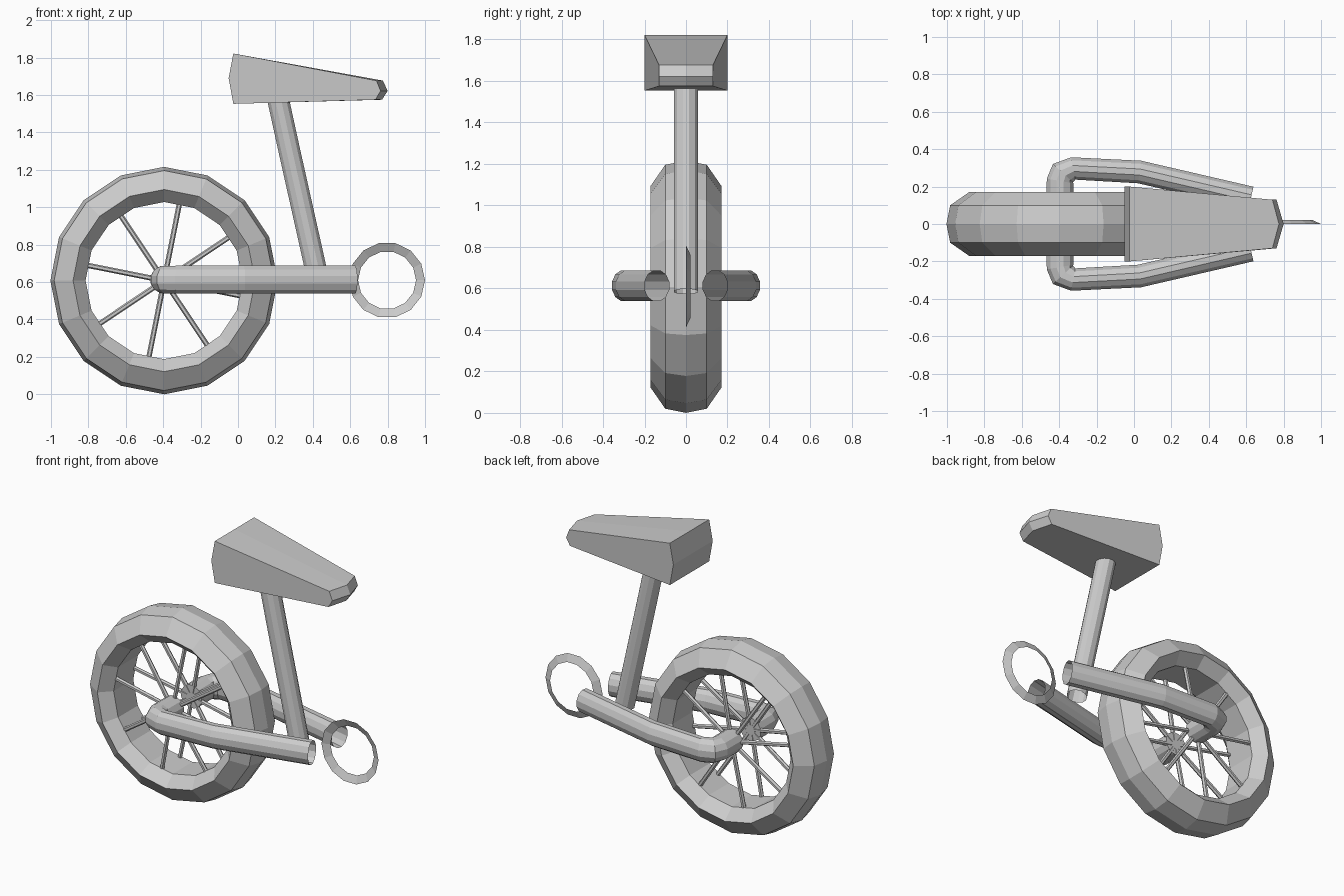
import bpy
from math import sin, cos, pi
from mathutils import Vector

if "Cube" in bpy.data.objects:
    bpy.data.objects.remove(bpy.data.objects["Cube"])

WHEEL = Vector((-0.395, 0, 0.608))


def make(name, verts, faces):
    me = bpy.data.meshes.new(name)
    me.from_pydata([tuple(v) for v in verts], [], faces)
    me.update()
    ob = bpy.data.objects.new(name, me)
    bpy.context.collection.objects.link(ob)
    return ob


def mirror_y(ob):
    m = ob.modifiers.new("mirror", 'MIRROR')
    m.use_axis = (False, True, False)
    m.use_mirror_merge = False


def lathe(name, profile, sides, centre, closed, start=0.0):
    """Revolve (radius, y) points around the y axis through centre."""
    n = len(profile)
    verts = [centre + Vector((r * cos(start + 2 * pi * i / sides), y, r * sin(start + 2 * pi * i / sides)))
             for i in range(sides) for r, y in profile]
    faces = []
    for i in range(sides):
        j = (i + 1) % sides
        for k in range(n if closed else n - 1):
            l = (k + 1) % n
            faces.append((i * n + k, i * n + l, j * n + l, j * n + k))
    return make(name, verts, faces)


def sweep(path, normal, radii, sides, cap_start=False):
    """Tube along a planar path; radii are (in-plane, along normal) per point."""
    path, normal = [Vector(p) for p in path], Vector(normal)
    verts, faces = [], []
    for i, p in enumerate(path):
        t = Vector((0, 0, 0))
        if i > 0:
            t += (p - path[i - 1]).normalized()
        if i < len(path) - 1:
            t += (path[i + 1] - p).normalized()
        u = normal.cross(t).normalized()
        for k in range(sides):
            a = 2 * pi * (k + 0.5) / sides
            verts.append(p + u * radii[i][0] * cos(a) + normal * radii[i][1] * sin(a))
    for i in range(len(path) - 1):
        for k in range(sides):
            l = (k + 1) % sides
            faces.append((i * sides + k, i * sides + l, (i + 1) * sides + l, (i + 1) * sides + k))
    if cap_start:
        faces.append(tuple(reversed(range(sides))))
    return verts, faces


# Tyre
half = [(0.608, 0), (0.588, 0.10), (0.487, 0.17), (0.42, 0.10)]
tyre_profile = half + [(r, -y) for r, y in reversed(half) if y]
lathe("tyre", tyre_profile, 16, WHEEL, True)

# Spokes: eight on each side of the wheel
verts, faces = [], []
for i in range(8):
    a = pi / 4 * i + pi / 4 * 0.75
    d = Vector((cos(a), 0, sin(a)))
    path = [WHEEL + Vector((0, -0.10, 0)) + d * 0.03, WHEEL + Vector((0, -0.09, 0)) + d * 0.425]
    v, f = sweep(path, d.cross(Vector((0, 1, 0))), [(0.014, 0.014)] * 2, 6)
    faces += [tuple(k + len(verts) for k in q) for q in f]
    verts += v
mirror_y(make("spokes", verts, faces))

# Fork arms: curl out from the axle and run forward, open at the front end
zf = 0.613
arm = [(-0.395, -0.09, zf), (-0.395, -0.23, zf), (-0.38, -0.272, zf), (-0.325, -0.297, zf),
       (0.03, -0.278, zf), (0.625, -0.14, zf)]
arm_r = [(0.075, 0.075), (0.075, 0.075), (0.075, 0.076), (0.063, 0.077), (0.063, 0.077), (0.063, 0.077)]
mirror_y(make("fork_arm", *sweep(arm, (0, 0, 1), arm_r, 12, True)))

# Seat post
post = [(0.435, 0, 0.585), (0.275, 0, 1.30), (0.205, 0, 1.62)]
make("seat_post", *sweep(post, (0, 1, 0), [(0.06, 0.06)] * 3, 12))

# Sprocket: thin slightly dished ring
lathe("sprocket_ring", [(0.203, 0.0), (0.155, 0.022)], 14, Vector((0.797, 0, 0.61)), False)

# Seat: side outline (x, z, half width, forward bulge at the middle)
outline = [(-0.025, 1.553, 0.20, 0), (-0.05, 1.69, 0.20, 0), (-0.025, 1.822, 0.20, 0),
           (0.74, 1.677, 0.13, 0.035), (0.762, 1.622, 0.13, 0.038), (0.735, 1.575, 0.13, 0.035)]
n = len(outline)
verts = [(x + (b if s == 0 else 0), s * w, z) for s in (-1, 0, 1) for x, z, w, b in outline]
faces = [tuple(reversed(range(n))), tuple(range(2 * n, 3 * n))]
for c in (0, n):
    for k in range(n):
        l = (k + 1) % n
        faces.append((c + k, c + l, c + n + l, c + n + k))
make("seat", verts, faces)

# Consistent outward normals
import bmesh
for ob in bpy.data.objects:
    bm = bmesh.new()
    bm.from_mesh(ob.data)
    bmesh.ops.recalc_face_normals(bm, faces=bm.faces)
    bm.to_mesh(ob.data)
    bm.free()
